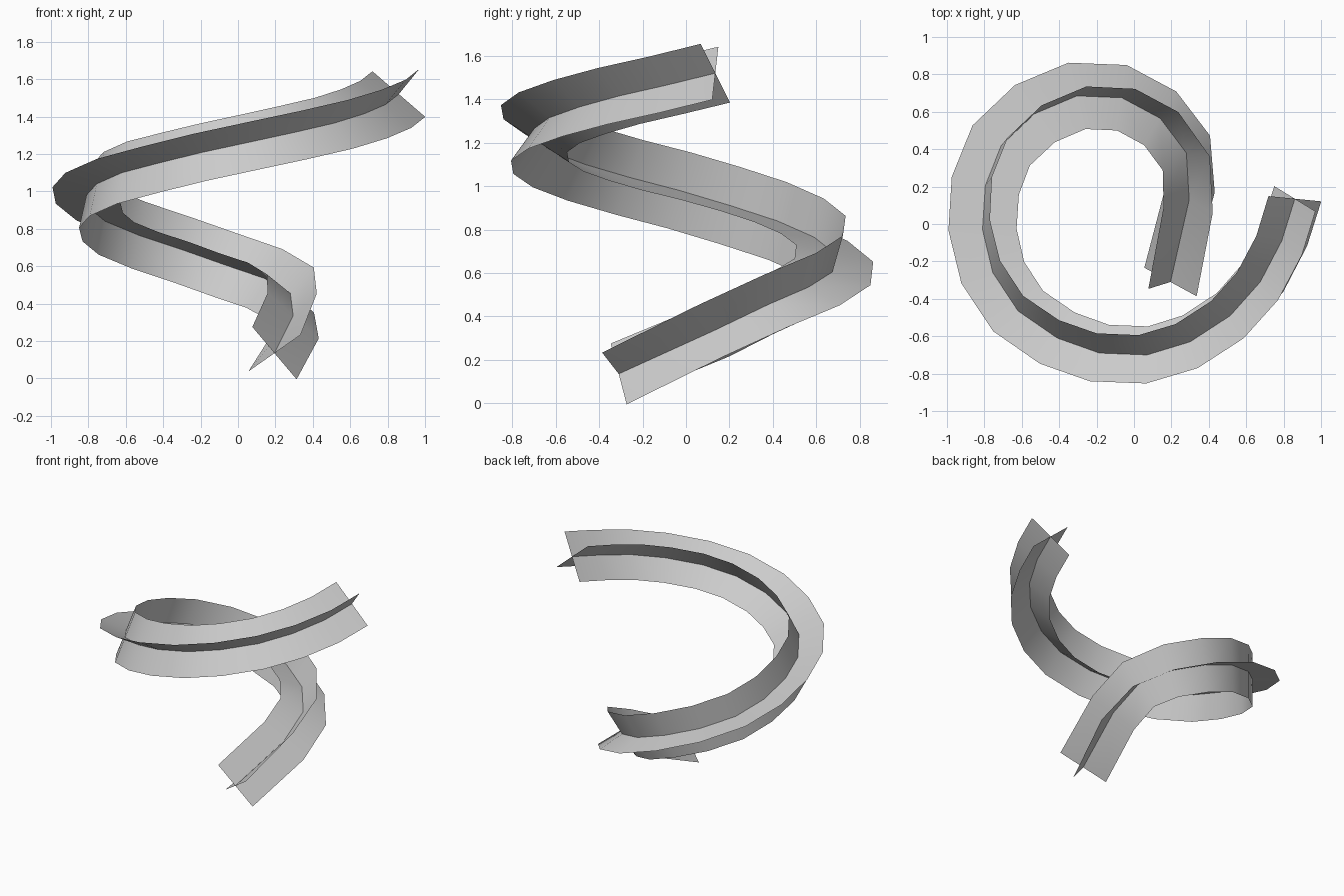
import bpy
import math
from mathutils import Vector

default_cube = bpy.data.objects.get("Cube")
if default_cube:
    bpy.data.objects.remove(default_cube, do_unlink=True)

# Single grey finish
grey = bpy.data.materials.new("plain_grey")
grey.use_nodes = True
colour = (0.6, 0.6, 0.6, 1)
grey.diffuse_color = colour
grey.node_tree.nodes["Principled BSDF"].inputs["Base Color"].default_value = colour

# Centre line of the rising, widening spiral, from bottom to top
path = [Vector(p) for p in (
    (.195, -.31, .135), (.295, .13, .335), (.28, .38, .455), (.14, .565, .535),
    (-.065, .675, .605), (-.305, .685, .69), (-.53, .59, .765), (-.71, .42, .84),
    (-.795, .205, .91), (-.81, -.03, .98), (-.755, -.26, 1.04), (-.62, -.465, 1.1),
    (-.41, -.61, 1.155), (-.185, -.69, 1.21), (.07, -.7, 1.265), (.3, -.63, 1.315),
    (.515, -.49, 1.365), (.675, -.31, 1.415), (.79, -.09, 1.465), (.86, .135, 1.52))]
half_width = .187
last = len(path) - 1


def roll_at(i):
    """Gradual twist of the cross-section along the spiral."""
    return math.radians(-55 + 9.6 * i - .22 * i * i)


def fin_direction(i, turn):
    """Direction across the path at station i, turned about the tangent."""
    tangent = (path[min(i + 1, last)] - path[max(i - 1, 0)]).normalized()
    outward = tangent.cross(Vector((0, 0, 1))).normalized()
    upward = outward.cross(tangent)
    angle = roll_at(i) + turn
    return outward * math.cos(angle) + upward * math.sin(angle)


def build_ribbon(name, turn):
    """Thin strip swept along the path, with a middle edge on the centre line."""
    verts, faces = [], []
    for i, centre in enumerate(path):
        side = fin_direction(i, turn) * half_width
        verts += [centre - side, centre, centre + side]
    for i in range(last):
        for k in range(2):
            a = i * 3 + k
            faces.append((a, a + 1, a + 4, a + 3))
    mesh = bpy.data.meshes.new(name)
    mesh.from_pydata(verts, [], faces)
    mesh.materials.append(grey)
    mesh.shade_smooth()
    mesh.update()
    ribbon = bpy.data.objects.new(name, mesh)
    bpy.context.collection.objects.link(ribbon)
    return ribbon


# Two strips crossing at right angles form the four-finned section
build_ribbon("outward_ribbon", 0)
build_ribbon("upright_ribbon", math.pi / 2)
